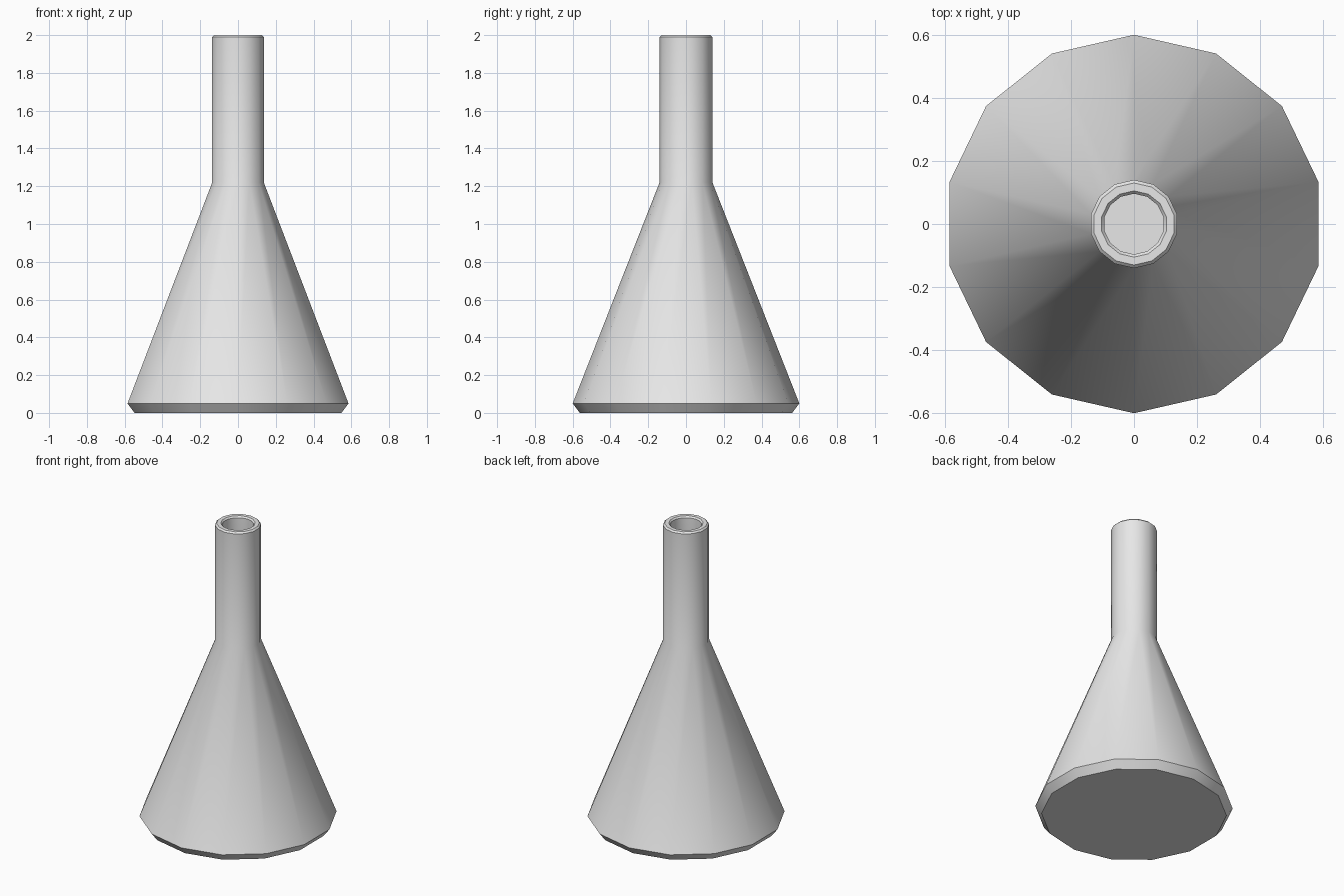
import bpy, bmesh, math
from mathutils import Vector

SIDES = 14

cube = bpy.data.objects.get("Cube")
if cube:
    bpy.data.objects.remove(cube, do_unlink=True)


def make_material(name, color):
    mat = bpy.data.materials.new(name)
    mat.use_nodes = True
    mat.diffuse_color = color
    mat.node_tree.nodes["Principled BSDF"].inputs["Base Color"].default_value = color
    return mat


def lathe(name, profile, mat):
    """Revolve a (radius, height) profile about the vertical axis."""
    bm = bmesh.new()
    verts = [bm.verts.new((0, r, z)) for r, z in profile]
    edges = [bm.edges.new(pair) for pair in zip(verts, verts[1:])]
    bmesh.ops.spin(bm, geom=verts + edges, cent=Vector(), axis=Vector((0, 0, 1)),
                   angle=math.tau, steps=SIDES, use_duplicate=False)
    bmesh.ops.remove_doubles(bm, verts=bm.verts[:], dist=0.0005)
    bmesh.ops.recalc_face_normals(bm, faces=bm.faces[:])
    mesh = bpy.data.meshes.new(name)
    bm.to_mesh(mesh)
    bm.free()
    mesh.materials.append(mat)
    obj = bpy.data.objects.new(name, mesh)
    bpy.context.collection.objects.link(obj)
    bpy.ops.object.select_all(action='DESELECT')
    obj.select_set(True)
    bpy.context.view_layer.objects.active = obj
    bpy.ops.object.shade_smooth_by_angle(angle=math.radians(30))
    return obj


# Conical flask: outside from the base up, over the rim, then the hollow inside
outside = [(0, 0), (0.562, 0), (0.6, 0.05), (0.14, 1.22), (0.14, 1.99)]
rim = [(0.13, 2), (0.105, 2), (0.096, 1.99)]
inside = [(0.096, 1.21), (0.54, 0.08), (0, 0.08)]
lathe("conical_flask", outside + rim + inside, make_material("light grey", (0.8, 0.8, 0.8, 1)))
